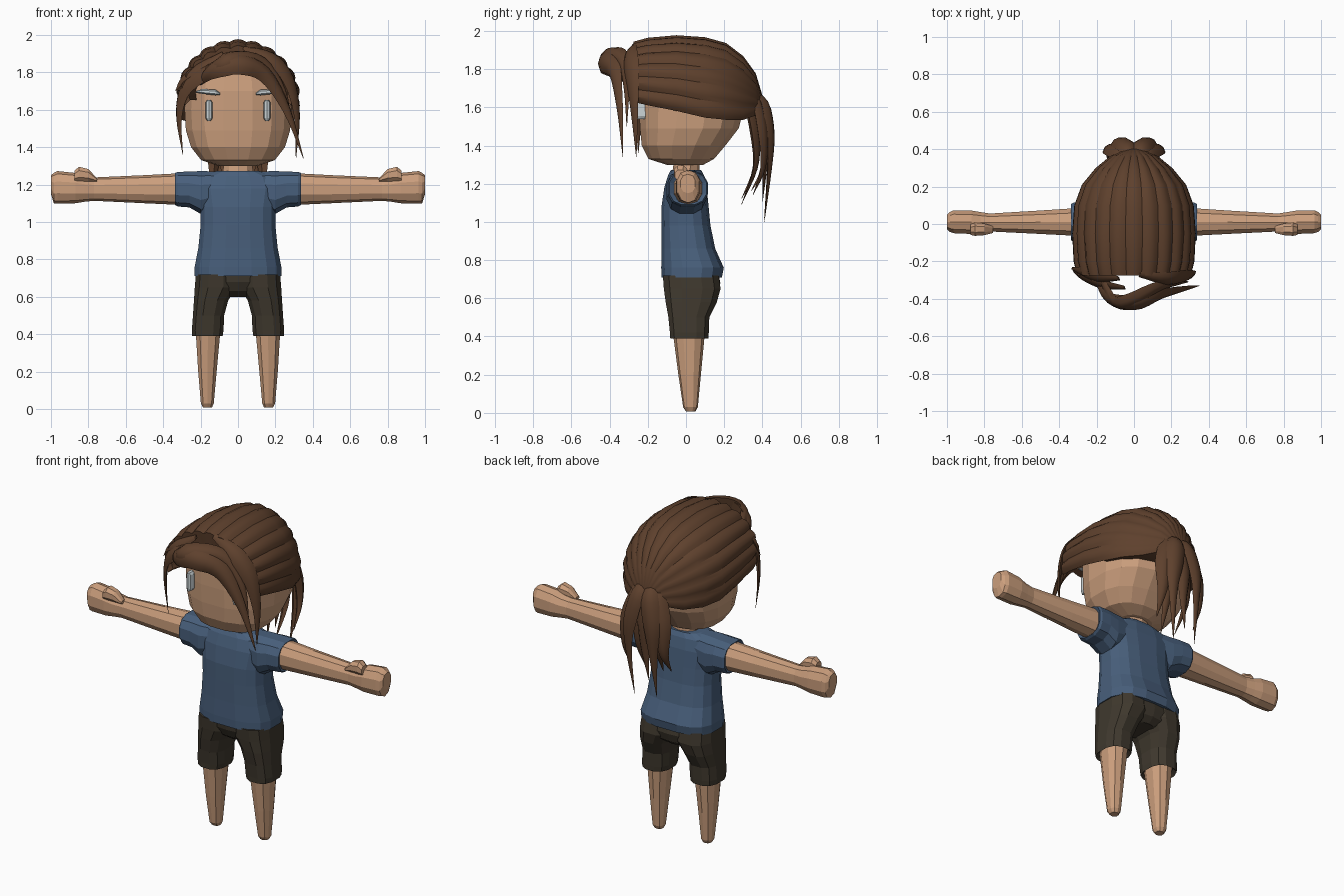
import bpy, bmesh, math
from mathutils import Vector


def material(name, rgb):
    m = bpy.data.materials.new(name)
    m.diffuse_color = (*rgb, 1)
    return m


SKIN = material("skin", (0.60, 0.345, 0.205))
SHIRT = material("blue_cloth", (0.065, 0.115, 0.20))
SHORTS = material("dark_cloth", (0.050, 0.040, 0.027))
HAIR = material("brown_hair", (0.112, 0.052, 0.026))
GREY = material("pale_grey", (0.60, 0.66, 0.68))


def loft(name, rings, mat, smooth=None, drop=None):
    """Skin closed rings of equal length, capped at both ends."""
    bm = bmesh.new()
    vs = [[bm.verts.new(p) for p in r] for r in rings]
    n = len(rings[0])
    for a, b in zip(vs, vs[1:]):
        for i in range(n):
            j = (i + 1) % n
            bm.faces.new((a[i], a[j], b[j], b[i]))
    bm.faces.new(vs[0])
    bm.faces.new(vs[-1])
    bmesh.ops.recalc_face_normals(bm, faces=bm.faces[:])
    if drop:
        bad = [f for f in bm.faces if drop(f.calc_center_median())]
        bmesh.ops.delete(bm, geom=bad, context='FACES')
    me = bpy.data.meshes.new(name)
    bm.to_mesh(me)
    bm.free()
    me.materials.append(mat)
    if smooth:
        me.polygons.foreach_set("use_smooth", [True] * len(me.polygons))
        me.set_sharp_from_angle(angle=math.radians(smooth))
    ob = bpy.data.objects.new(name, me)
    bpy.context.collection.objects.link(ob)
    return ob


def oval(n, p):
    """Unit superellipse."""
    out = []
    for i in range(n):
        a = 2 * math.pi * (i + 0.5) / n
        c, s = math.cos(a), math.sin(a)
        out.append((math.copysign(abs(c) ** (2 / p), c), math.copysign(abs(s) ** (2 / p), s)))
    return out


def z_loft(name, rows, mat, n=12, p=2.4):
    """rows: z, x_min, x_max, y_min, y_max"""
    loft(name, [[((a + b) / 2 + u * (b - a) / 2, (c + d) / 2 + v * (d - c) / 2, z)
                 for u, v in oval(n, p)] for z, a, b, c, d in rows], mat)


def x_loft(name, rows, mat, s, n=10, p=2.3):
    """rows: x, y_min, y_max, z_min, z_max"""
    loft(name, [[(s * x, (a + b) / 2 + u * (b - a) / 2, (c + d) / 2 + v * (d - c) / 2)
                 for u, v in oval(n, p)] for x, a, b, c, d in rows], mat)


def lock(name, pts, width, thick, centre, start=0.35):
    """Flat tapered strand along a smooth path, facing away from centre."""
    P = [Vector(p) for p in pts]
    P = [2 * P[0] - P[1]] + P + [2 * P[-1] - P[-2]]
    path = []
    for i in range(1, len(P) - 2):
        a, b, c, d = P[i - 1:i + 3]
        for k in range(4):
            t = k / 4
            path.append(0.5 * (2 * b + (c - a) * t + (2 * a - 5 * b + 4 * c - d) * t * t
                               + (3 * b - a - 3 * c + d) * t ** 3))
    path.append(P[-2])
    rings, m = [], len(path) - 1
    for i, q in enumerate(path):
        tan = (path[min(i + 1, m)] - path[max(i - 1, 0)]).normalized()
        out = q - Vector(centre)
        out = (out - tan * out.dot(tan)).normalized()
        side = tan.cross(out)
        t = i / m
        k = min(start + (1 - start) * t / 0.3, 1, 0.03 + (1 - t) / 0.55)
        rings.append([q + side * (u * width * k / 2) + out * (v * thick * k / 2)
                      for u, v in ((1, 0), (.55, .8), (0, 1), (-.55, .8), (-1, 0), (0, -.8))])
    loft(name, rings, HAIR, 40)


# Head and neck
z_loft("head", [(z, -w, w, f, b) for z, w, f, b in (
    (1.298, .10, -.10, .09), (1.33, .20, -.20, .15), (1.40, .255, -.235, .21),
    (1.49, .283, -.245, .28), (1.60, .29, -.25, .31), (1.70, .285, -.25, .31),
    (1.80, .26, -.235, .28), (1.89, .18, -.16, .20))], SKIN, 16, 2.5)
z_loft("neck", [(1.20, -.10, .10, -.09, .09), (1.27, -.085, .085, -.07, .07),
                (1.34, -.075, .075, -.06, .07)], SKIN, 10, 2)

# Shirt body
z_loft("shirt", [(z, -w, w, f, b) for z, w, f, b in (
    (.71, .235, -.13, .19), (.76, .235, -.132, .20), (.86, .215, -.13, .155),
    (.98, .203, -.13, .13), (1.08, .205, -.13, .12), (1.18, .225, -.115, .11),
    (1.245, .20, -.095, .095), (1.272, .12, -.08, .08))], SHIRT, 16, 2.8)

# Shorts seat
z_loft("shorts_seat", [(z, -w, w, f, b) for z, w, f, b in (
    (.60, .06, -.05, .13), (.63, .17, -.09, .165), (.68, .222, -.115, .18),
    (.73, .222, -.12, .17))], SHORTS, 14, 2.8)

for s, side in ((-1, "left"), (1, "right")):
    x_loft(side + "_sleeve", [(.08, -.09, .09, 1.08, 1.272), (.20, -.105, .11, 1.04, 1.275),
                              (.26, -.10, .115, 1.075, 1.272), (.322, -.098, .117, 1.08, 1.27),
                              (.336, -.09, .11, 1.088, 1.265), (.325, -.07, .09, 1.10, 1.25)],
           SHIRT, s, 12, 2.5)
    x_loft(side + "_arm", [(.28, -.068, .09, 1.09, 1.262), (.50, -.056, .075, 1.10, 1.25),
                           (.77, -.042, .058, 1.113, 1.238), (.82, -.05, .066, 1.108, 1.245),
                           (.87, -.056, .075, 1.10, 1.262), (.965, -.052, .076, 1.098, 1.272),
                           (.985, -.044, .066, 1.10, 1.262), (1.0, -.03, .05, 1.15, 1.25)], SKIN, s)
    x_loft(side + "_thumb", [(.755, -.050, -.01, 1.215, 1.235), (.80, -.062, .005, 1.215, 1.285),
                             (.85, -.066, .01, 1.215, 1.298), (.875, -.06, 0, 1.215, 1.275)],
           SKIN, s, 8)

    def leg(name, rows, mat, n, p):
        z_loft(name, [(z, *sorted((s * a, s * b)), f, k) for z, a, b, f, k in rows], mat, n, p)

    leg(side + "_shorts_leg", [(.415, .10, .23, -.06, .10), (.39, .08, .247, -.085, .12),
                               (.42, .075, .249, -.087, .122), (.50, .072, .243, -.095, .125),
                               (.58, .05, .238, -.11, .165), (.65, .005, .234, -.12, .185),
                               (.72, .005, .228, -.125, .175)], SHORTS, 12, 2.6)
    leg(side + "_leg", [(.008, .138, .188, 0, .05), (.03, .128, .2, -.015, .062),
                        (.20, .112, .215, -.04, .078), (.43, .09, .23, -.07, .1)], SKIN, 10, 2.3)

    # Eyes and brows
    z_loft(side + "_eye", [(z, s * .155 - w, s * .155 + w, -.262, -.19) for z, w in (
        (1.54, .010), (1.555, .019), (1.64, .019), (1.652, .010))], GREY, 10, 2.4)
    x_loft(side + "_brow", [(.095, -.255, -.20, 1.68, 1.69), (.12, -.267, -.20, 1.676, 1.708),
                            (.19, -.262, -.18, 1.684, 1.712), (.225, -.235, -.15, 1.69, 1.70)],
           GREY, s, 8)

# Swept-back hair shell with lengthwise ridges
STRANDS, COLS = 13, 4
rings = []
for y, w, zc, h, ridge in ((-.15, .22, 1.69, .14, 0), (-.262, .265, 1.69, .15, 0),
                           (-.275, .295, 1.69, .245, .06), (-.20, .315, 1.68, .275, .055),
                           (-.05, .325, 1.66, .31, .04), (.10, .315, 1.63, .33, .035),
                           (.21, .275, 1.615, .315, .035), (.30, .20, 1.60, .26, .05),
                           (.365, .12, 1.60, .17, .08), (.40, .05, 1.60, .06, .05)):
    ring = []
    for i in range(STRANDS * COLS + 1):
        a = math.radians(-105 + 210 * i / (STRANDS * COLS))
        k = 1 + ridge * (abs(math.sin(math.pi * i / COLS)) - 0.4)
        ring.append((w * k * math.sin(a), y, zc + h * k * math.cos(a)))
    rings.append(ring)
loft("hair_shell", rings, HAIR, 30, lambda c: c.z < 1.72 and abs(c.x) < .03 and c.y < .05)

# Fringe and side locks
HEAD = (0, 0, 1.6)
lock("fringe_sweep", [(-.20, -.29, 1.75), (-.13, -.39, 1.81), (0, -.415, 1.845),
                      (.14, -.37, 1.79), (.26, -.345, 1.60), (.35, -.33, 1.34)], .13, .08, HEAD)
lock("fringe_roll", [(-.17, -.30, 1.82), (-.10, -.41, 1.84), (-.01, -.40, 1.87),
                     (.13, -.33, 1.85), (.24, -.31, 1.70), (.29, -.31, 1.50)], .11, .07, HEAD)
lock("fringe_side", [(.03, -.27, 1.93), (.17, -.29, 1.88), (.27, -.28, 1.76),
                     (.315, -.27, 1.57), (.31, -.26, 1.34)], .10, .04, HEAD)
lock("left_lock", [(-.05, -.34, 1.86), (-.17, -.32, 1.80), (-.28, -.27, 1.71),
                   (-.315, -.25, 1.56), (-.295, -.25, 1.36)], .10, .04, HEAD)
lock("left_tuft", [(-.08, -.29, 1.90), (-.20, -.28, 1.82), (-.29, -.25, 1.76),
                   (-.335, -.24, 1.70)], .09, .04, HEAD)

# Ponytail: spread of strands (root x, bulge x, tip x, bulge y, tip y, tip z)
for i, (r, b, t, yb, yt, zt) in enumerate((
        (-.05, -.12, -.14, .40, .34, 1.16), (-.03, -.075, -.09, .435, .41, 1.02),
        (0, -.01, -.03, .41, .40, 1.10), (.03, .075, .06, .435, .41, 1.00),
        (.05, .12, .13, .40, .35, 1.14), (-.03, -.06, -.05, .36, .29, 1.12),
        (.03, .06, .05, .36, .29, 1.09))):
    lock("ponytail_strand_%d" % (i + 1),
         [(r, .33, 1.68), (r * 1.3, yb - .03, 1.62), (b, yb, 1.45), (b * 1.1, yb, 1.28), (t, yt, zt)],
         .11, .06, (0, .1, 1.35))
